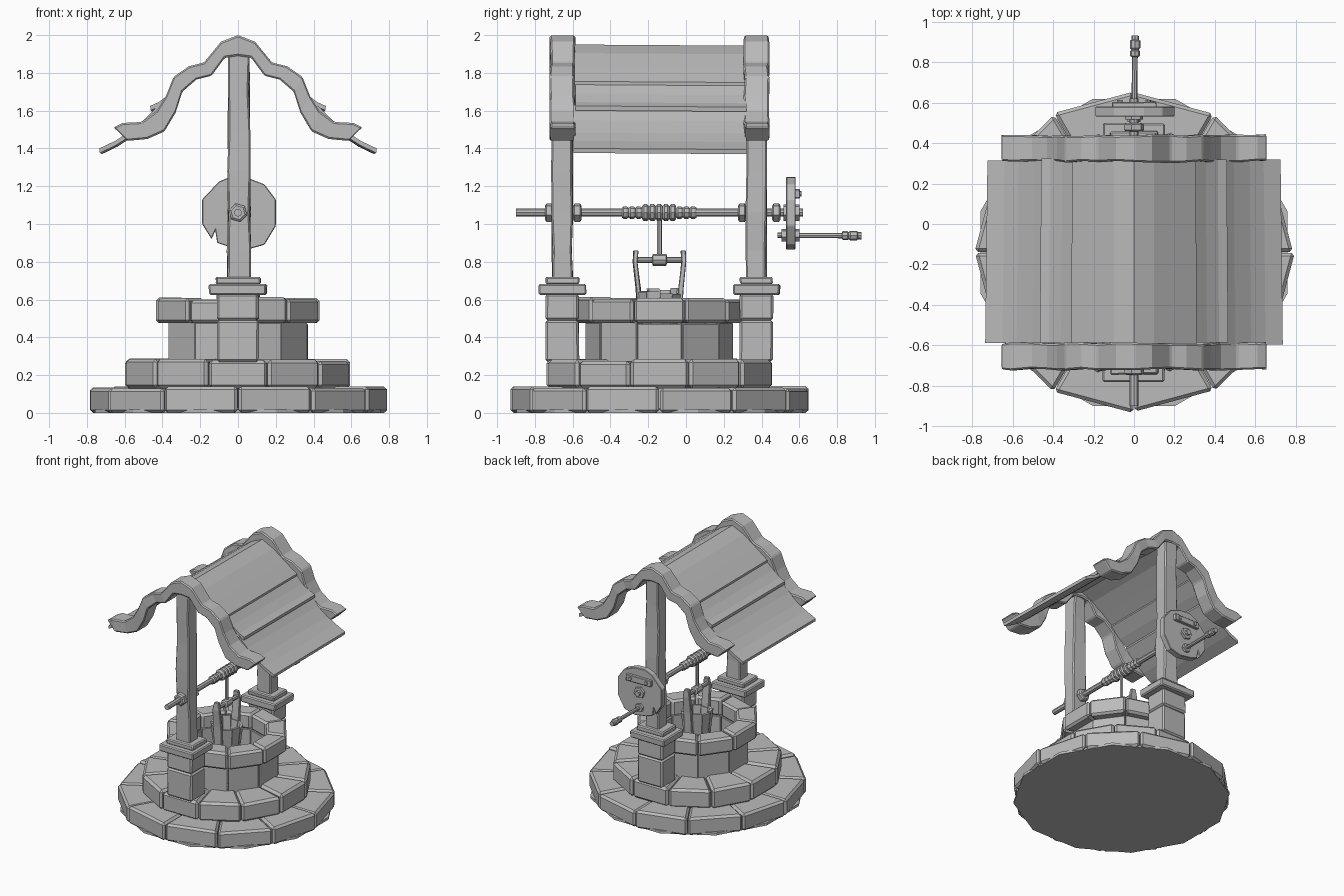
import bpy, bmesh, math, random
from mathutils import Vector

random.seed(4)
if "Cube" in bpy.data.objects:
    bpy.data.objects.remove(bpy.data.objects["Cube"], do_unlink=True)

grey = bpy.data.materials.new("plain grey")
grey.use_nodes = True
grey.diffuse_color = (0.5, 0.5, 0.5, 1)
grey.node_tree.nodes["Principled BSDF"].inputs["Base Color"].default_value = (0.5, 0.5, 0.5, 1)

CY = -0.14                       # centre of the well in y
POSTS = {"front": -0.655, "back": 0.372}
AXLE_Z = 1.06


def build(name, lofts, bevel=0):
    """Make one object from lofts; each loft is a list of equal-length loops."""
    bm = bmesh.new()
    for loops in lofts:
        rings = [[bm.verts.new(p) for p in loop] for loop in loops]
        for a, b in zip(rings, rings[1:]):
            for i in range(len(a)):
                j = (i + 1) % len(a)
                bm.faces.new((a[i], a[j], b[j], b[i]))
        bm.faces.new(rings[0][::-1])
        bm.faces.new(rings[-1])
    bmesh.ops.recalc_face_normals(bm, faces=bm.faces)
    mesh = bpy.data.meshes.new(name)
    bm.to_mesh(mesh)
    bm.free()
    mesh.materials.append(grey)
    ob = bpy.data.objects.new(name, mesh)
    bpy.context.collection.objects.link(ob)
    if bevel:
        mod = ob.modifiers.new("worn edges", "BEVEL")
        mod.width, mod.segments, mod.limit_method = bevel, 1, "ANGLE"
    return ob


def wobble(amount):
    return random.uniform(-amount, amount)


def rect(cx, cy, z, hx, hy, j=0.0):
    return [(cx + sx * hx + wobble(j), cy + sy * hy + wobble(j), z)
            for sx, sy in ((-1, -1), (1, -1), (1, 1), (-1, 1))]


def box(cx, cy, z0, z1, hx, hy, j=0.0):
    return [rect(cx, cy, z0, hx, hy, j), rect(cx, cy, z1, hx, hy, j)]


def rod(start, end, profile, sides=8):
    """Round part along an axis; profile is (distance along, radius)."""
    start, end = Vector(start), Vector(end)
    axis = (end - start).normalized()
    u = axis.orthogonal().normalized()
    v = axis.cross(u)
    turns = [math.tau * i / sides for i in range(sides)]
    return [[start + axis * d + (u * math.cos(t) + v * math.sin(t)) * r for t in turns]
            for d, r in profile]


def plain_rod(start, end, radius, sides=8):
    length = (Vector(end) - Vector(start)).length
    return rod(start, end, [(0, radius), (length, radius)], sides)


def stone_ring(name, sides, turn, inner, outer, z0, z1, bevel):
    stones = []
    for i in range(sides):
        a0, a1 = (math.radians(turn) + math.tau * (i + k) / sides for k in (0.006, 0.994))
        top, out = z1 + wobble(0.008), outer + wobble(0.006)
        stones.append([[(r * math.cos(a), CY + r * math.sin(a), z)
                        for r, z in ((inner, z0), (out, z0), (out, top), (inner, top))]
                       for a in (a0, a1)])
    return build(name, stones, bevel)


# Stone steps and well wall
build("base_floor", [rod((0, CY, 0), (0, CY, 1), [(0, 0.785), (0.02, 0.785)], 12)])
stone_ring("lower_step", 12, 0, 0.5, 0.79, 0, 0.135, 0.016)
stone_ring("upper_step", 12, 15, 0.3, 0.62, 0.13, 0.28, 0.018)
stone_ring("well_wall", 10, 18, 0.3, 0.39, 0.02, 0.48, 0.004)
stone_ring("well_rim", 10, 18, 0.3, 0.45, 0.475, 0.605, 0.016)

# Pedestals and posts
for side, y in POSTS.items():
    build(side + "_pedestal", [box(0, y, 0.27, 0.49, 0.11, 0.088, 0.003),
                               box(0, y, 0.49, 0.63, 0.11, 0.088, 0.003)], 0.012)
    build(side + "_pedestal_cap", [box(0, y, 0.625, 0.682, 0.152, 0.124, 0.004),
                                   box(0, y, 0.68, 0.72, 0.118, 0.088, 0.004)], 0.008)
    heights = (0.7, 0.86, 1.06, 1.28, 1.5, 1.7, 1.9)
    build(side + "_post", [[rect(0.004, y, z, 0.062 - 0.006 * (z - 0.7), 0.054, 0.005)
                            for z in heights]], 0.008)

# Carved roof beams: paired upper and lower outline points, ridge to eave
upper = [(0, 2.0), (0.09, 1.965), (0.18, 1.855), (0.26, 1.835), (0.34, 1.78),
         (0.38, 1.68), (0.43, 1.6), (0.51, 1.54), (0.61, 1.535), (0.66, 1.51)]
lower = [(0, 1.89), (0.07, 1.88), (0.14, 1.785), (0.22, 1.765), (0.295, 1.7),
         (0.33, 1.59), (0.39, 1.49), (0.48, 1.45), (0.585, 1.44), (0.645, 1.5)]
pairs = list(zip(upper, lower))
outline = [(-1, p) for p in pairs[:0:-1]] + [(1, p) for p in pairs]
for side, y in POSTS.items():
    sections = []
    for s, ((ux, uz), (lx, lz)) in outline:
        y0, y1 = y - 0.064 + wobble(0.005), y + 0.066 + wobble(0.005)
        sections.append([(s * ux, y0, uz), (s * ux, y1, uz), (s * lx, y1, lz), (s * lx, y0, lz)])
    build(side + "_roof_beam", [sections], 0.008)

# Overlapping curved roof boards, three on each slope
boards = [[(0, 1.95), (0.1, 1.905), (0.2, 1.835), (0.31, 1.755)],
          [(0.28, 1.765), (0.36, 1.69), (0.42, 1.645), (0.465, 1.625)],
          [(0.42, 1.63), (0.5, 1.55), (0.58, 1.485), (0.65, 1.44), (0.735, 1.4)]]
for s, side in ((1, "left"), (-1, "right")):
    lofts = []
    for board in boards:
        y0, y1 = -0.59 + wobble(0.006), 0.318 + wobble(0.006)
        lofts.append([[(s * x, y0, z), (s * x * 0.985, y1, z - 0.006),
                       (s * x * 0.98, y1, z - 0.03), (s * x * 0.995, y0, z - 0.024)]
                      for x, z in board])
    build(side + "_roof_boards", lofts)

# Axle, collars and rope winding
build("axle", [plain_rod((0, -0.9, AXLE_Z), (0, 0.62, AXLE_Z), 0.021)])
build("axle_collars", [rod((0, y - 0.022, AXLE_Z), (0, 1, AXLE_Z),
                           [(0, 0.038), (0.008, 0.05), (0.036, 0.05), (0.044, 0.038)], 6)
                       for y in (-0.725, -0.575, 0.297, 0.478)])
coils = []
for k in range(11):
    r = 0.045 if 3 <= k <= 7 else 0.033
    d = k * 0.036
    coils += [(d, r * 0.75), (d + 0.009, r), (d + 0.026, r), (d + 0.035, r * 0.8)]
build("rope_winding", [rod((0, -0.34, AXLE_Z), (0, 1, AXLE_Z), coils)])

# Worn wooden wheel with batten, hub and crank handle
rim = [(-0.19, 1.0), (-0.19, 1.13), (-0.1, 1.225), (-0.04, 1.25), (0.05, 1.245), (0.14, 1.21),
       (0.2, 1.13), (0.2, 0.99), (0.14, 0.89), (0.05, 0.865), (-0.05, 0.88), (-0.11, 0.9),
       (-0.12, 0.965), (-0.14, 0.92)]
build("crank_wheel", [[[(x, y, z) for x, z in rim] for y in (0.53, 0.58)]], 0.004)
build("wheel_batten", [box(0, 0.588, 1.135, 1.185, 0.11, 0.014, 0.003)], 0.004)
build("batten_bolts", [plain_rod((x, 0.6, 1.16), (x, 0.612, 1.16), 0.014, 6)
                       for x in (-0.07, 0.07)])
build("wheel_hub", [plain_rod((0, 0.515, AXLE_Z), (0, 0.6, AXLE_Z), 0.045, 6)])
build("crank_handle", [
    rod((0, 0.485, 0.94), (0.006, 0.93, 0.938),
        [(0, 0.014), (0.34, 0.014), (0.345, 0.024), (0.37, 0.024), (0.375, 0.018),
         (0.385, 0.026), (0.42, 0.026), (0.425, 0.019), (0.445, 0.019)]),
    plain_rod((0, 0.505, 0.94), (0, 0.6, 0.94), 0.034, 6)])

# Hanging rope and bucket yoke
build("bucket_rope", [plain_rod((0, CY, 0.8), (0, CY, AXLE_Z), 0.013, 6)])
build("bucket_yoke", [
    rod((0, CY - 0.14, 0.81), (0, 1, 0.81),
        [(0, 0.022), (0.02, 0.022), (0.022, 0.016), (0.1, 0.016), (0.105, 0.032), (0.175, 0.032),
         (0.18, 0.016), (0.258, 0.016), (0.26, 0.022), (0.28, 0.022)])])
build("bucket_arms", [[rect(0, CY + s * r, z, w, 0.013, 0.002)
                       for r, z, w in ((0.1, 0.44, 0.035), (0.113, 0.66, 0.035),
                                       (0.128, 0.8, 0.03), (0.125, 0.86, 0.018))]
                      for s in (-1, 1)], 0.004)

# Bucket made of separate staves around a floor
staves = []
for i in range(10):
    a0, a1 = (math.tau * (i + k) / 10 for k in (0.02, 0.98))
    top = 0.645 + wobble(0.018)
    staves.append([[(r * math.cos(a), CY + r * math.sin(a), z)
                    for r, z in ((0.07, 0.4), (0.09, 0.4), (0.118, top), (0.098, top))]
                   for a in (a0, a1)])
build("bucket_staves", staves)
build("bucket_floor", [rod((0, CY, 0.41), (0, CY, 1), [(0, 0.082), (0.02, 0.084)], 10)])
build("bucket_hoop", [rod((0, CY, 0.46), (0, CY, 1), [(0, 0.1), (0.03, 0.103)], 10)])
